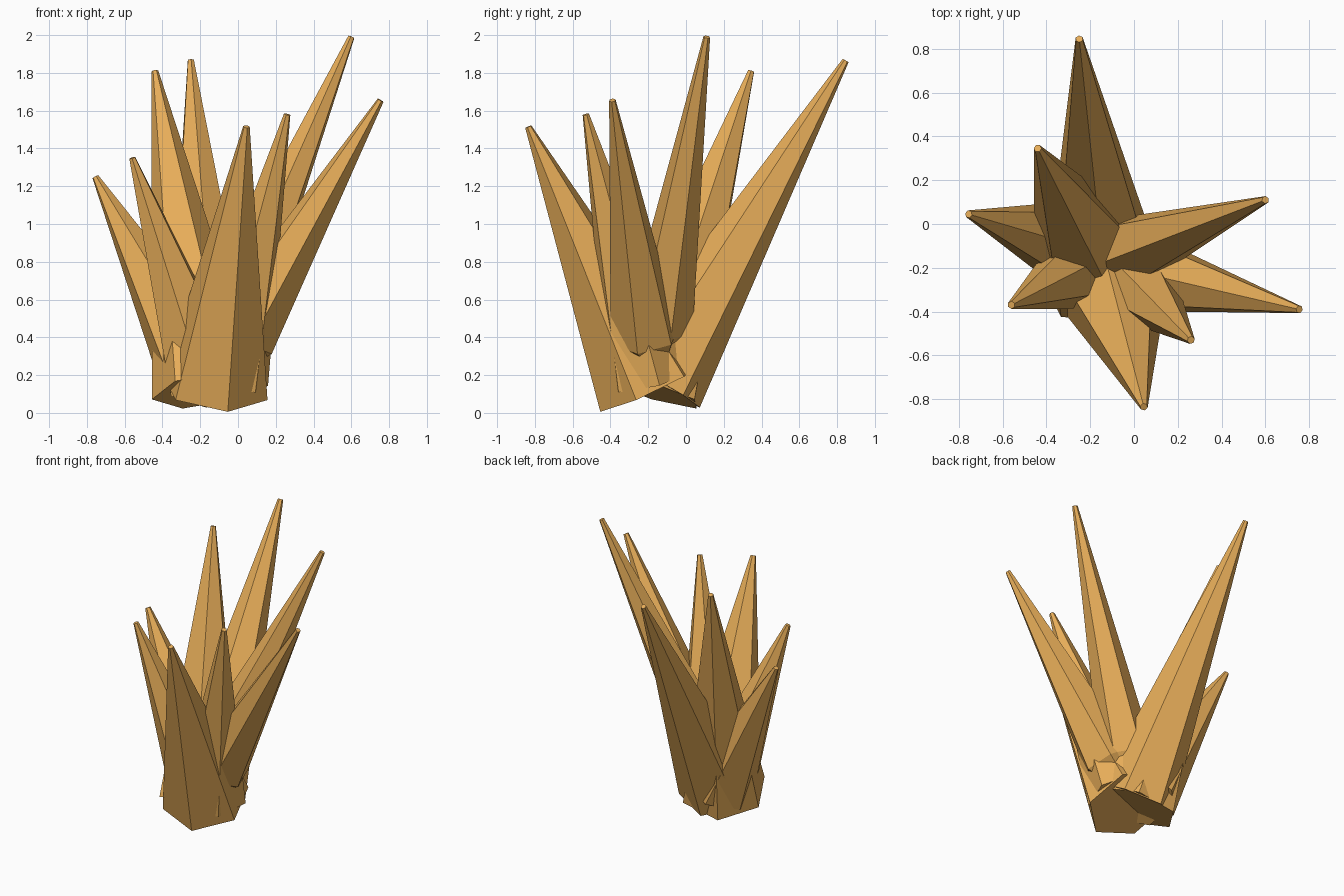
import bpy, bmesh, math
from mathutils import Vector

if "Cube" in bpy.data.objects:
    bpy.data.objects.remove(bpy.data.objects["Cube"])

mat = bpy.data.materials.new("amber")
mat.diffuse_color = (0.80, 0.42, 0.10, 1)
mat.use_nodes = True
mat.node_tree.nodes["Principled BSDF"].inputs["Base Color"].default_value = mat.diffuse_color

ROOT = Vector((-0.14, -0.14, 0.15))


def spike(name, tip, base, radius, roll=0.0, tip_radius=0.018):
    """Six-sided tapered crystal; its underside narrows to the shared root."""
    tip, base = Vector(tip), Vector(base)
    axis = (tip - base).normalized()
    # One corner faces straight down the lean of the crystal
    side = axis.cross(Vector((0, 0, 1))).normalized()
    down = side.cross(axis) * -1
    bm = bmesh.new()

    def ring(centre, r):
        out = []
        for i in range(6):
            a = math.radians(roll) + i * math.pi / 3
            out.append(bm.verts.new(centre + r * (math.cos(a) * down + math.sin(a) * side)))
        return out

    low, high = ring(base, radius), ring(tip, tip_radius)
    root = bm.verts.new(ROOT if (base - ROOT).length > 0.15 else base)
    for i in range(6):
        j = (i + 1) % 6
        bm.faces.new((low[i], low[j], high[j], high[i]))
        bm.faces.new((low[j], low[i], root))
    bm.faces.new(high)
    bmesh.ops.recalc_face_normals(bm, faces=bm.faces)
    mesh = bpy.data.meshes.new(name)
    bm.to_mesh(mesh)
    bm.free()
    mesh.materials.append(mat)
    obj = bpy.data.objects.new(name, mesh)
    bpy.context.collection.objects.link(obj)


# Spikes: tip centre, widest ring centre, ring radius
spike("tall_right_spike", (0.60, 0.11, 1.99), (-0.05, -0.14, 0.46), 0.18)
spike("outer_right_spike", (0.755, -0.39, 1.655), (0.02, -0.22, 0.41), 0.19)
spike("front_right_spike", (0.26, -0.53, 1.58), (-0.06, -0.20, 0.18), 0.23)
spike("front_spike", (0.045, -0.835, 1.515), (-0.12, -0.20, 0.13), 0.29)
spike("front_left_spike", (-0.56, -0.37, 1.35), (-0.17, -0.17, 0.16), 0.22)
spike("outer_left_spike", (-0.755, 0.045, 1.25), (-0.19, -0.12, 0.20), 0.24)
spike("back_left_spike", (-0.44, 0.345, 1.81), (-0.17, -0.19, 0.12), 0.29)
spike("back_spike", (-0.25, 0.845, 1.865), (-0.145, -0.15, 0.16), 0.26)
